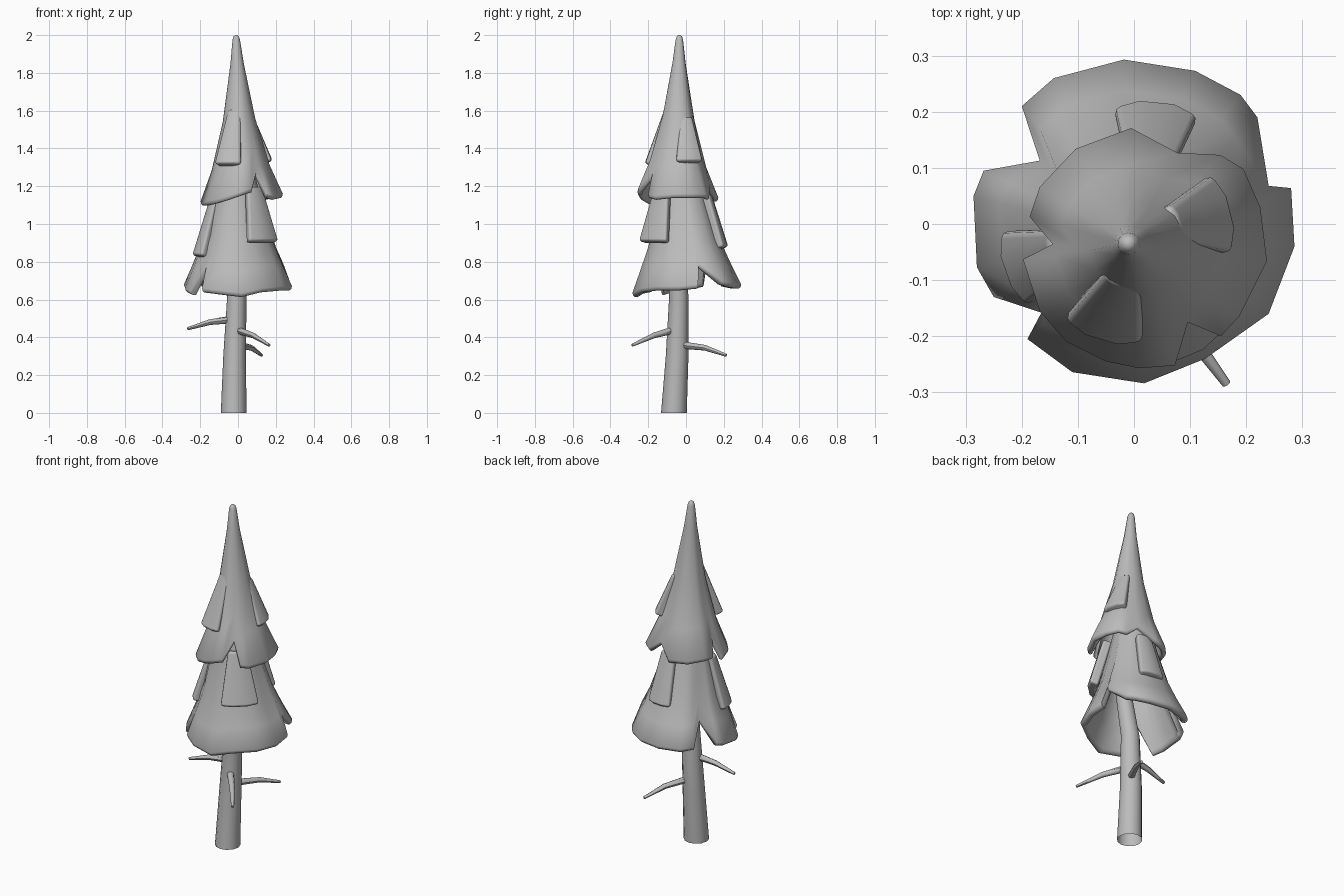
import bpy, bmesh, math
from mathutils import Vector

cube = bpy.data.objects.get("Cube")
if cube:
    bpy.data.objects.remove(cube, do_unlink=True)

# One plain grey for the whole tree
GREY = (0.5, 0.5, 0.5, 1.0)
grey = bpy.data.materials.new("plain grey")
grey.use_nodes = True
grey.diffuse_color = GREY
shader = next(n for n in grey.node_tree.nodes if n.type == 'BSDF_PRINCIPLED')
shader.inputs["Base Color"].default_value = GREY
shader.inputs["Roughness"].default_value = 0.8


def grid_object(name, rows, closed, caps=False, sharp=0):
    """Skin rows of points with quads, optionally closed round and capped."""
    bm = bmesh.new()
    grid = [[bm.verts.new(p) for p in row] for row in rows]
    count = len(rows[0])
    for upper, lower in zip(grid, grid[1:]):
        for i in range(count if closed else count - 1):
            j = (i + 1) % count
            bm.faces.new((upper[i], lower[i], lower[j], upper[j]))
    if caps:
        bm.faces.new(grid[0])
        bm.faces.new(grid[-1][::-1])
    if closed:
        bmesh.ops.recalc_face_normals(bm, faces=bm.faces)
    mesh = bpy.data.meshes.new(name)
    bm.to_mesh(mesh)
    bm.free()
    mesh.materials.append(grey)
    mesh.shade_smooth()
    if sharp:
        mesh.set_sharp_from_angle(angle=math.radians(sharp))
    obj = bpy.data.objects.new(name, mesh)
    bpy.context.collection.objects.link(obj)
    return obj


def tube(name, path, radii, sides, axis=None, caps=True):
    """Tapered round limb along a path."""
    points = [Vector(p) for p in path]
    rows = []
    for k, (p, r) in enumerate(zip(points, radii)):
        ahead = points[min(k + 1, len(points) - 1)] - points[max(k - 1, 0)]
        turn = (axis or ahead).to_track_quat('Z', 'Y')
        rows.append([p + turn @ Vector((r * math.cos(a), r * math.sin(a), 0))
                     for a in (math.tau * i / sides for i in range(sides))])
    return grid_object(name, rows, True, caps, 45)


def radius_at(profile, z):
    for (z0, r0), (z1, r1) in zip(profile, profile[1:]):
        if z >= z1:
            return r0 + (r1 - r0) * (z0 - z) / (z0 - z1)
    (z0, r0), (z1, r1) = profile[-2:]
    return r1 + (r1 - r0) * (z1 - z) / (z0 - z1)


def skirt(name, profile, rim, top_centre, low_centre):
    """Hollow cone of foliage with a ragged, rolled rim."""
    top, low = profile[0][0], profile[-1][0]
    top_centre, low_centre = Vector(top_centre), Vector(low_centre)

    def ring(z_knot, scale=1.0, drop=0.0):
        t = (top - z_knot) / (top - low)
        centre = top_centre.lerp(low_centre, t)
        row = []
        for x, y, z_end in rim:
            out = Vector((x, y)) - low_centre
            z = top + (z_end - top) * t
            stretch = out.length / radius_at(profile, z_end)
            r = radius_at(profile, z) * (1 + (stretch - 1) * t) * scale
            spot = centre + out.normalized() * r
            row.append((spot.x, spot.y, z - drop))
        return row

    rows = [ring(z) for z, r in profile]
    # Rolled lip, then the inner wall
    rows += [ring(low, 0.985, 0.014), ring(low, 0.95, 0.022), ring(low, 0.89, 0.02), ring(low, 0.86)]
    rows += [ring(z, 0.83) for z, r in profile[-2:-5:-1]]
    return grid_object(name, rows, True, True, 70)


def flap(name, top, bottom, outward, top_width, low_width):
    """Hanging shingle that curves round the cone."""
    top, bottom = Vector(top), Vector(bottom)
    out = Vector((*outward, 0)).normalized()
    side = Vector((0, 0, 1)).cross(out)
    rows = []
    for t in (0, 0.5, 1):
        width = top_width + (low_width - top_width) * t
        middle = top.lerp(bottom, t) + out * 0.016
        rows.append([middle + side * u * width - out * u * u * width * 0.55
                     for u in (-0.5, -0.2, 0.2, 0.5)])
    obj = grid_object(name, rows, False)
    solid = obj.modifiers.new("thickness", 'SOLIDIFY')
    solid.thickness = 0.05
    solid.offset = -1
    bevel = obj.modifiers.new("soft edges", 'BEVEL')
    bevel.width = 0.014
    bevel.segments = 2
    bevel.limit_method = 'ANGLE'
    bevel.angle_limit = math.radians(50)
    bevel.harden_normals = True
    return obj


# Leaning trunk, open at the ground, and bare twigs
tube("trunk", [(-.023, -.064, 0), (-.018, -.047, .3), (-.006, -.038, .62), (.03, -.065, .95)],
     [.068, .06, .051, .042], 12, Vector((0, 0, 1)), False)
twig_radii = [.02, .015, .008]
tube("twig_side", [(-.03, -.05, .495), (-.15, -.06, .48), (-.268, -.07, .445)], twig_radii, 8)
tube("twig_front", [(-.01, -.06, .44), (.08, -.17, .41), (.165, -.285, .358)], twig_radii, 8)
tube("twig_back", [(0, -.03, .36), (.07, .1, .345), (.125, .213, .305)], twig_radii, 8)

# Lower foliage, rim listed anticlockwise with notches at the raised points
skirt("lower_foliage",
      [(1.4, .07), (1.25, .1), (1.1, .135), (.9, .185), (.77, .235), (.66, .28)],
      [(.28, .064, .68), (.286, -.04, .67), (.24, -.16, .67), (.127, -.24, .66),
       (.018, -.284, .635), (-.11, -.264, .65), (-.19, -.205, .66), (-.165, -.158, .79),
       (-.25, -.13, .645), (-.28, -.077, .66), (-.286, .05, .68), (-.268, .095, .69),
       (-.168, .113, .81), (-.2, .21, .69), (-.143, .26, .68), (-.018, .293, .68),
       (.109, .273, .68), (.19, .23, .69), (.22, .19, .7), (.24, .068, .79)],
      (-.01, -.03), (0, 0))

# Upper foliage rising to the tip
skirt("upper_foliage",
      [(2, .006), (1.993, .014), (1.975, .02), (1.85, .035), (1.55, .085), (1.3, .15), (1.14, .215)],
      [(.225, .03, 1.16), (.237, -.066, 1.16), (.188, -.164, 1.15), (.155, -.2, 1.16),
       (.096, -.175, 1.28), (.073, -.252, 1.19), (.01, -.257, 1.17), (-.05, -.245, 1.15),
       (-.12, -.21, 1.13), (-.168, -.155, 1.12), (-.198, -.063, 1.12), (-.145, -.036, 1.23),
       (-.186, .013, 1.15), (-.168, .066, 1.15), (-.104, .134, 1.14), (-.005, .171, 1.14),
       (.077, .127, 1.21), (.154, .123, 1.15), (.195, .098, 1.16)],
      (-.01, -.035), (.02, -.045))

# Shingles hanging over the foliage
flap("upper_flap_front", (-.018, -.095, 1.61), (-.057, -.198, 1.32), (-.3, -1), .075, .15)
flap("upper_flap_side", (.065, 0, 1.57), (.164, .02, 1.335), (1, .25), .07, .15)
flap("lower_flap_back", (.03, .12, 1.16), (.04, .208, .88), (.1, 1), .1, .155)
flap("lower_flap_side", (-.135, -.05, 1.12), (-.22, -.082, .835), (-1, -.35), .09, .145)
flap("lower_flap_corner", (.09, -.132, 1.2), (.148, -.19, .91), (.7, -.75), .11, .215)
